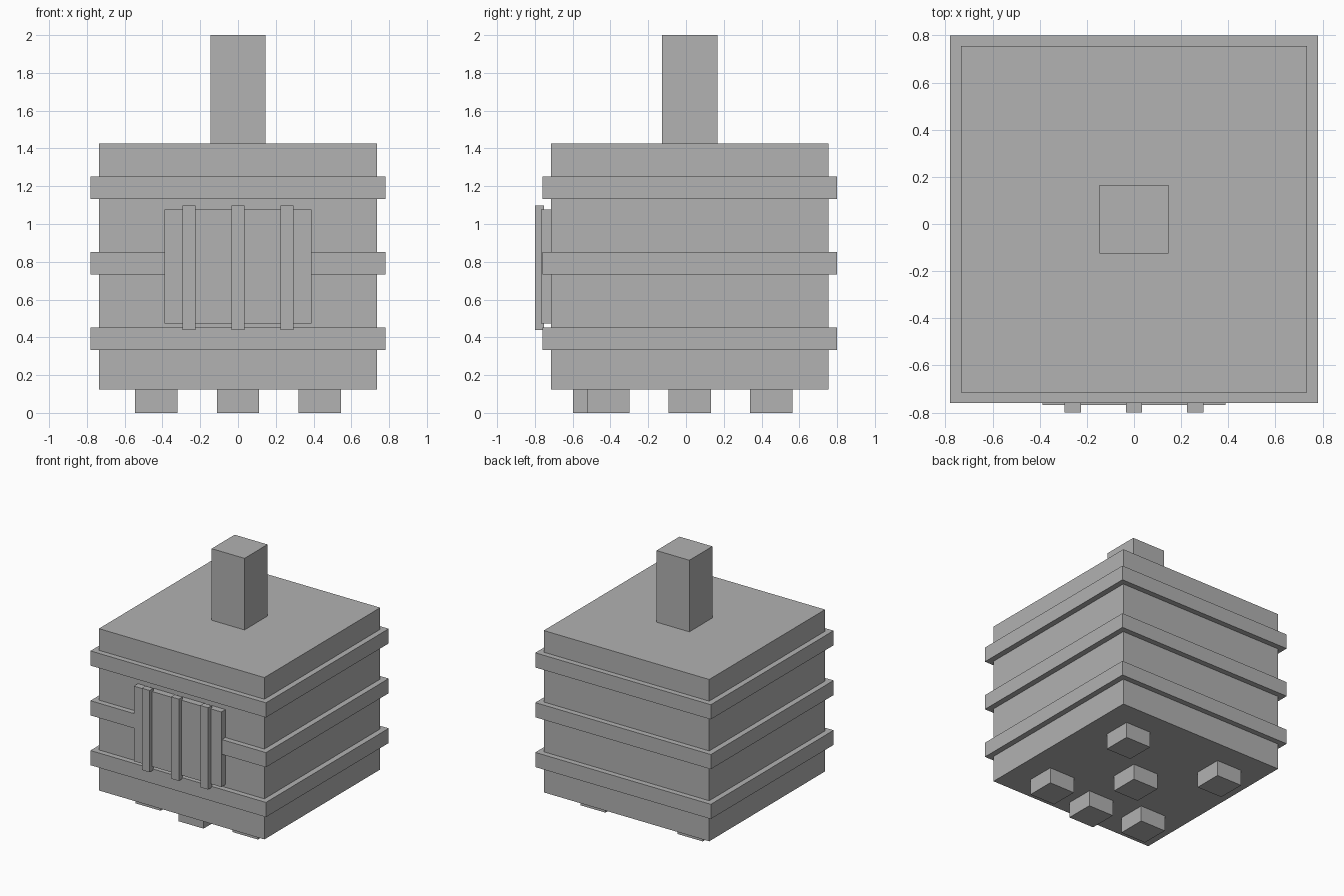
import bpy

cube = bpy.data.objects.get("Cube")
if cube:
    bpy.data.objects.remove(cube, do_unlink=True)

GREY = 0.445
CY = 0.02  # body centre in y; the front panel makes up the difference

grey = bpy.data.materials.new("plain grey")
grey.use_nodes = True
grey.diffuse_color = (GREY, GREY, GREY, 1)
grey.node_tree.nodes["Principled BSDF"].inputs["Base Color"].default_value = (GREY, GREY, GREY, 1)


def box(name, x, y, z):
    """Box spanning the given (low, high) ranges."""
    spans = (x, y, z)
    bpy.ops.mesh.primitive_cube_add(size=1, location=[(a + b) / 2 for a, b in spans])
    ob = bpy.context.object
    ob.name = name
    ob.scale = [b - a for a, b in spans]
    bpy.ops.object.transform_apply(location=False, rotation=False, scale=True)
    ob.data.materials.append(grey)
    return ob


def around(centre, half):
    return (centre - half, centre + half)


# Main body and chimney
box("body", around(0, 0.735), around(CY, 0.735), (0.125, 1.425))
box("chimney", around(0, 0.146), around(CY, 0.146), (1.425, 2.0))

# Three bands wrapped around the body
for level, z in (("lower", 0.392), ("middle", 0.792), ("upper", 1.192)):
    box(level + "_band", around(0, 0.78), around(CY, 0.779), around(z, 0.059))

# Front grate with upright bars
box("grate_panel", around(0, 0.389), (-0.767, -0.71), (0.473, 1.076))
for side, x in (("right", -0.26), ("middle", 0), ("left", 0.26)):
    box(side + "_grate_bar", around(x, 0.035), (-0.8, -0.753), (0.44, 1.097))

# Feet: four corners, the centre, and one under the grate
FOOT = 0.112
feet = [("centre_foot", 0, CY), ("front_middle_foot", 0, -0.485)]
for side, sx in (("right", -1), ("left", 1)):
    for end, y in (("front", -0.412), ("back", 0.452)):
        feet.append((end + "_" + side + "_foot", sx * 0.432, y))
for name, x, y in feet:
    box(name, around(x, FOOT), around(y, FOOT), (0, 0.13))
